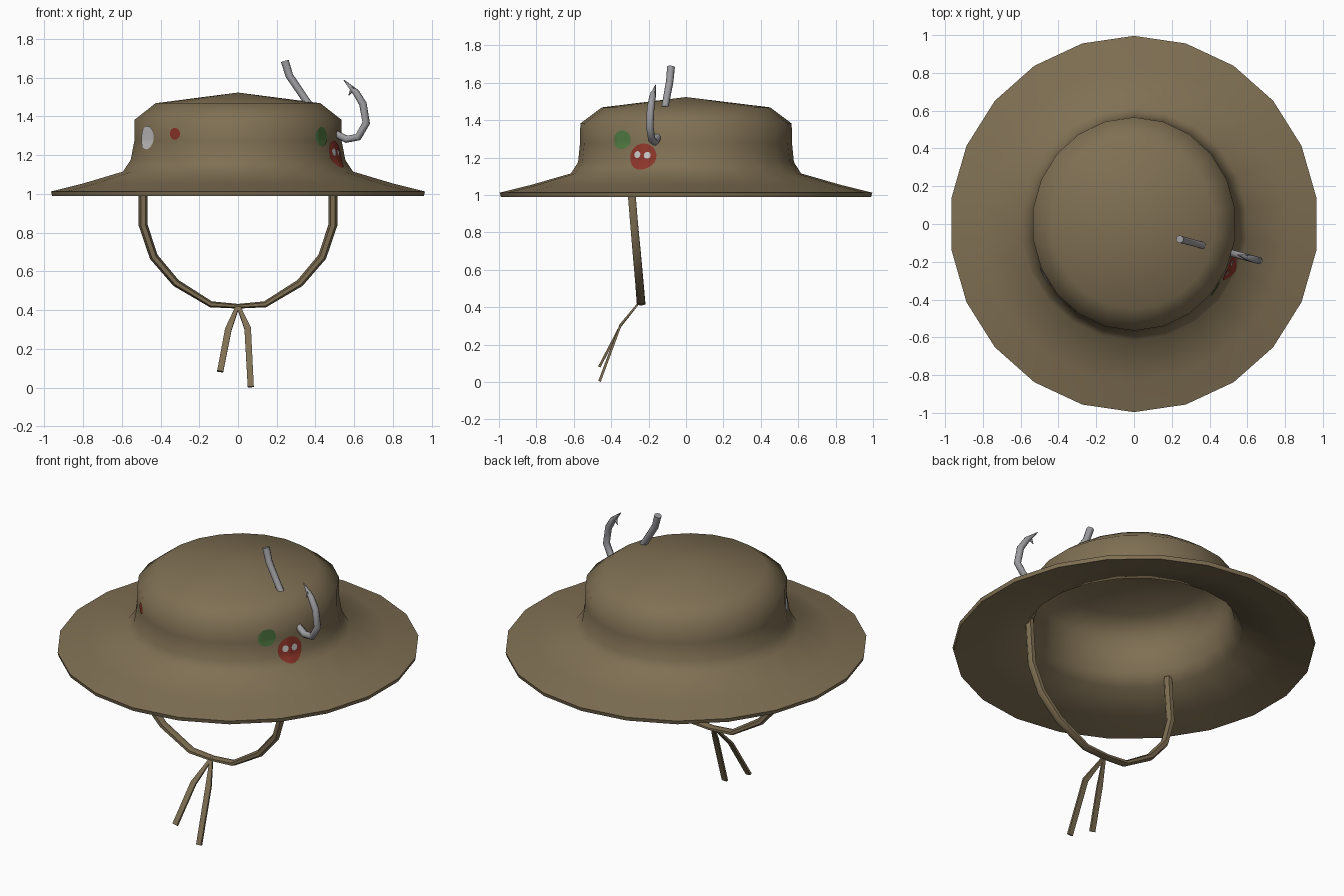
import bpy, math
from mathutils import Vector
from mathutils.bvhtree import BVHTree

if "Cube" in bpy.data.objects:
    bpy.data.objects.remove(bpy.data.objects["Cube"])


def material(name, rgb):
    m = bpy.data.materials.new(name)
    m.diffuse_color = (*rgb, 1)
    m.use_nodes = True
    m.node_tree.nodes["Principled BSDF"].inputs["Base Color"].default_value = m.diffuse_color
    return m


TAN = material("khaki cloth", (0.215, 0.162, 0.088))
STEEL = material("steel grey", (0.33, 0.33, 0.35))
RED = material("lure red", (0.26, 0.035, 0.022))
GREEN = material("lure green", (0.08, 0.19, 0.055))
WHITE = material("lure white", (0.58, 0.56, 0.56))


def make(name, verts, faces, mat, angle=60):
    me = bpy.data.meshes.new(name)
    me.from_pydata([tuple(v) for v in verts], [], faces)
    me.materials.append(mat)
    me.update()
    ob = bpy.data.objects.new(name, me)
    bpy.context.collection.objects.link(ob)
    bpy.ops.object.select_all(action='DESELECT')
    ob.select_set(True)
    bpy.context.view_layer.objects.active = ob
    bpy.ops.object.shade_smooth_by_angle(angle=math.radians(angle))
    return ob


def sweep(name, path, sizes, axis, mat, sides=6):
    """Tube along a path; sizes = (half width along axis, half thickness)."""
    pts = [Vector(p) for p in path]
    n, verts, faces = len(pts), [], []
    for i, p in enumerate(pts):
        a = (p - pts[i - 1]).normalized() if i else Vector()
        b = (pts[i + 1] - p).normalized() if i < n - 1 else Vector()
        t = (a + b).normalized()
        u = Vector(axis)
        u = (u - t * u.dot(t)).normalized()
        v = t.cross(u)
        w, h = sizes[i]
        for k in range(sides):
            ang = 2 * math.pi * (k + 0.5) / sides
            verts.append(p + u * w * math.cos(ang) + v * h * math.sin(ang))
    for i in range(n - 1):
        for k in range(sides):
            j = (k + 1) % sides
            faces.append((i * sides + k, i * sides + j,
                          (i + 1) * sides + j, (i + 1) * sides + k))
    faces.append(tuple(reversed(range(sides))))
    faces.append(tuple(range((n - 1) * sides, n * sides)))
    return make(name, verts, faces, mat)


# Hat shell: lathe of slightly oval rings, inside apex -> lip -> outside apex
N = 22
inner_top, outer_top = 1.50, 1.523
rings = [
    (0.415, 0.435, 1.448), (0.52, 0.545, 1.37), (0.52, 0.545, 1.275),
    (0.54, 0.555, 1.16), (0.585, 0.60, 1.09), (0.80, 0.82, 1.03),
    (0.97, 0.99, 0.99), (0.975, 0.996, 1.012),
    (0.81, 0.83, 1.053), (0.60, 0.615, 1.115), (0.56, 0.577, 1.175),
    (0.54, 0.567, 1.275), (0.54, 0.565, 1.382), (0.43, 0.45, 1.468)]
verts, faces = [], []
for rx, ry, z in rings:
    for k in range(N):
        a = math.pi / 2 + 2 * math.pi * k / N
        verts.append((rx * math.cos(a), ry * math.sin(a), z))
for i in range(len(rings) - 1):
    for k in range(N):
        j = (k + 1) % N
        faces.append((i * N + k, i * N + j, (i + 1) * N + j, (i + 1) * N + k))
last = (len(rings) - 1) * N
verts += [(0, 0, inner_top), (0, 0, outer_top)]
for k in range(N):
    j = (k + 1) % N
    faces.append((j, k, len(verts) - 2))
    faces.append((last + k, last + j, len(verts) - 1))
hat = make("hat", verts, faces, TAN)
tree = BVHTree.FromPolygons([Vector(v) for v in verts], faces)

# Chin strap, half path mirrored in x
half = [(0.49, -0.298, 1.12), (0.49, -0.29, 1.0), (0.49, -0.277, 0.84),
        (0.435, -0.262, 0.675), (0.32, -0.25, 0.54), (0.14, -0.241, 0.43)]
path = half + [(0, -0.24, 0.42)] + [(-x, y, z) for x, y, z in reversed(half)]
w = [(0.024, 0.023)] * 3 + [(0.025, 0.022), (0.025, 0.02), (0.026, 0.016)]
sweep("chin_strap", path, w + [(0.026, 0.012)] + w[::-1], (0, 1, 0), TAN)

# Loose strap ends hanging from the knot
for name, tail in (("left_strap_end", [(-0.05, -0.35, 0.30), (-0.092, -0.462, 0.083)]),
                   ("right_strap_end", [(0.05, -0.35, 0.305), (0.066, -0.462, 0.004)])):
    sweep(name, [(0, -0.25, 0.425)] + tail,
          [(0.012, 0.007), (0.024, 0.008), (0.022, 0.010)], (1, 0, 0), TAN, 4)


# Fish hook: every piece lies in one slightly turned vertical plane
def hook(name, xz, radii):
    sweep(name, [(x, -0.015 - 0.27 * x, z) for x, z in xz],
          [(r, r) for r in radii], (0.27, 1, 0), STEEL, 8)


hook("hook_shank", [(0.242, 1.685), (0.265, 1.61), (0.345, 1.492), (0.365, 1.465)],
     [0.021, 0.020, 0.019, 0.019])
hook("hook_bend", [(0.505, 1.31), (0.56, 1.282), (0.62, 1.293), (0.662, 1.366),
                   (0.645, 1.464), (0.608, 1.525), (0.546, 1.588)],
     [0.02, 0.02, 0.02, 0.02, 0.02, 0.018, 0.002])
hook("hook_barb", [(0.595, 1.55), (0.572, 1.508)], [0.014, 0.002])


# Painted spots: thin discs projected onto the crown wall
def spot(name, x, y, z, rw, rh, mat, lift=0.004, seg=24, steps=5):
    out = Vector((x, y, 0)).normalized()
    side = Vector((-out.y, out.x, 0))
    centre = Vector((x, y, z)) + out * 0.2

    def project(p):
        loc, nor, _, _ = tree.ray_cast(p, -out)
        return loc + out * lift

    vs, fs = [project(centre)], []
    for s in range(1, steps + 1):
        for k in range(seg):
            a = 2 * math.pi * k / seg
            vs.append(project(centre + side * (rw * s / steps * math.cos(a))
                              + Vector((0, 0, rh * s / steps * math.sin(a)))))
    for k in range(seg):
        j = (k + 1) % seg
        fs.append((0, 1 + k, 1 + j))
        for s in range(steps - 1):
            b = 1 + s * seg
            fs.append((b + k, b + seg + k, b + seg + j, b + j))
    make(name, vs, fs, mat)


spot("red_lure", 0.505, -0.23, 1.205, 0.076, 0.07, RED)
spot("red_lure_eye_front", 0.492, -0.258, 1.216, 0.019, 0.018, WHITE, 0.007)
spot("red_lure_eye_back", 0.515, -0.206, 1.212, 0.019, 0.018, WHITE, 0.007)
spot("green_lure", 0.43, -0.34, 1.295, 0.053, 0.05, GREEN)
spot("white_lure", -0.465, -0.28, 1.29, 0.062, 0.06, WHITE)
spot("small_red_lure", -0.325, -0.45, 1.31, 0.035, 0.031, RED)
